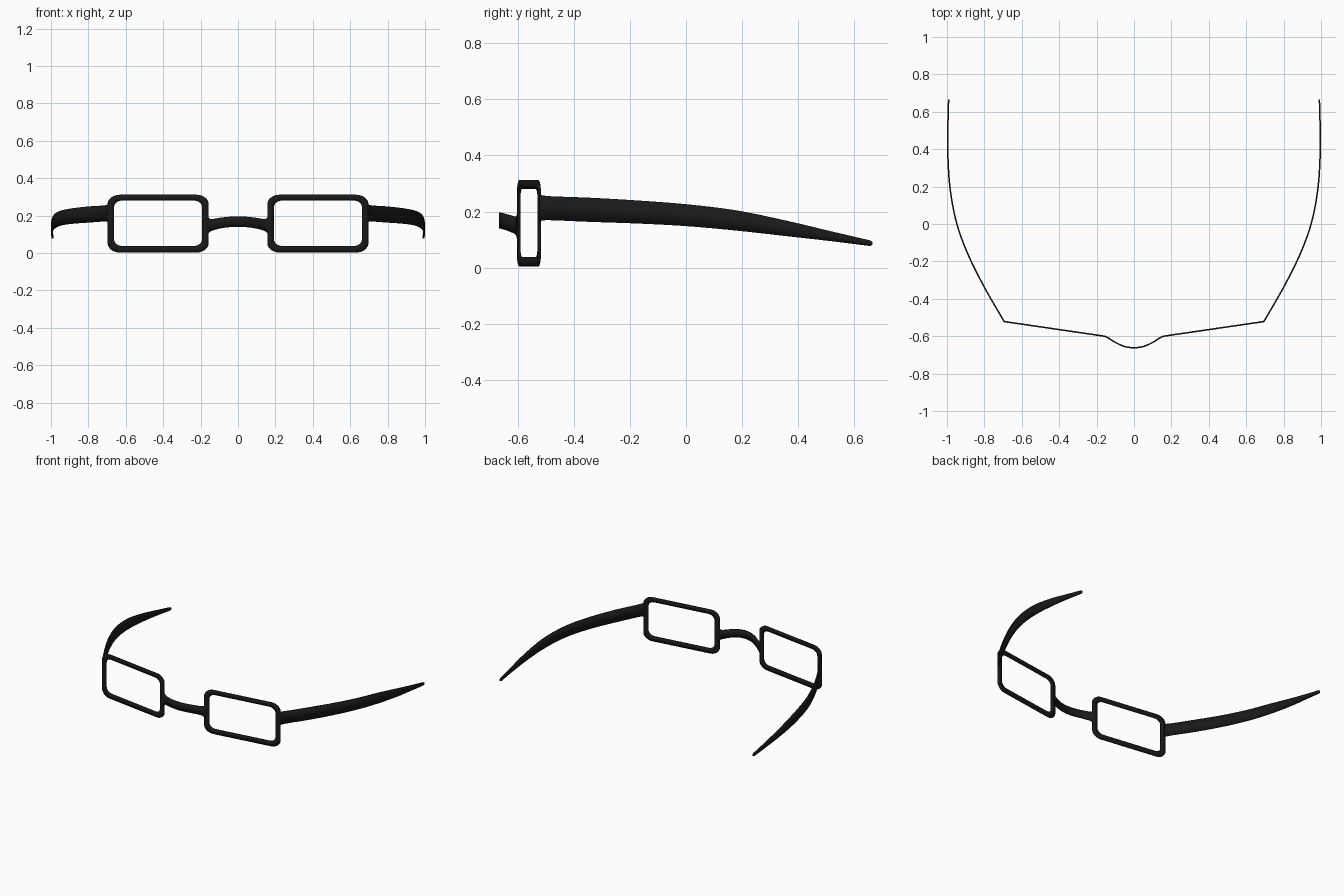
import bpy, bmesh, math
from mathutils import Vector

if "Cube" in bpy.data.objects:
    bpy.data.objects.remove(bpy.data.objects["Cube"])

THICK = 0.008

black = bpy.data.materials.new("black_frame")
black.diffuse_color = (0.01, 0.01, 0.01, 1)
black.use_nodes = True
black.node_tree.nodes["Principled BSDF"].inputs["Base Color"].default_value = black.diffuse_color


def finish(name, rows):
    """Skin pairs of points into a ribbon, mirror it across x and thicken it."""
    bm = bmesh.new()
    pairs = [[bm.verts.new(p) for p in row] for row in rows]
    for (a, b), (c, d) in zip(pairs, pairs[1:]):
        bm.faces.new((a, b, d, c))
    bmesh.ops.remove_doubles(bm, verts=bm.verts, dist=1e-5)
    me = bpy.data.meshes.new(name)
    bm.to_mesh(me)
    bm.free()
    ob = bpy.data.objects.new(name, me)
    bpy.context.collection.objects.link(ob)
    me.materials.append(black)
    mirror = ob.modifiers.new("mirror", 'MIRROR')
    mirror.use_clip = True
    mirror.merge_threshold = 0.0005
    solid = ob.modifiers.new("thickness", 'SOLIDIFY')
    solid.thickness = THICK
    solid.offset = 0
    bpy.ops.object.select_all(action='DESELECT')
    ob.select_set(True)
    bpy.context.view_layer.objects.active = ob
    bpy.ops.object.shade_smooth_by_angle(angle=math.radians(35))
    return ob


def smooth(keys, steps=6):
    """Catmull-Rom through keys (x, y, z_top, z_bottom), returned as ribbon rows."""
    k = [Vector(p) for p in keys]
    k = [2 * k[0] - k[1]] + k + [2 * k[-1] - k[-2]]
    out = []
    for p0, p1, p2, p3 in zip(k, k[1:], k[2:], k[3:]):
        for i in range(steps):
            t = i / steps
            out.append(0.5 * (2 * p1 + (p2 - p0) * t + (2 * p0 - 5 * p1 + 4 * p2 - p3) * t ** 2
                              + (3 * p1 - p0 - 3 * p2 + p3) * t ** 3))
    out.append(k[-2])
    return [((x, y, t), (x, y, b)) for x, y, t, b in out]


def lens_y(x):
    return -0.6 + (x - 0.157) * 0.146


def rounded_loop(x0, x1, z0, z1, rx, rz, seg=10):
    pts = []
    corners = [(x1 - rx, z1 - rz), (x0 + rx, z1 - rz), (x0 + rx, z0 + rz), (x1 - rx, z0 + rz)]
    for q, (cx, cz) in enumerate(corners):
        for i in range(seg + 1):
            a = math.pi / 2 * (q + i / seg)
            x, z = cx + rx * math.cos(a), cz + rz * math.sin(a)
            pts.append((x, lens_y(x), z))
    return pts + pts[:1]


# Lens rims: angled rounded rectangles with an opening
outer = rounded_loop(0.157, 0.697, 0.003, 0.312, 0.065, 0.052)
inner = rounded_loop(0.192, 0.663, 0.038, 0.281, 0.045, 0.035)
finish("lens_rims", list(zip(outer, inner)))

# Nose bridge: bowed forward, flaring into the rims
finish("nose_bridge", smooth([
    (0, -0.663, 0.196, 0.140),
    (0.05, -0.655, 0.194, 0.138),
    (0.10, -0.633, 0.188, 0.131),
    (0.14, -0.608, 0.182, 0.120),
    (0.155, -0.601, 0.187, 0.110),
    (0.166, lens_y(0.166), 0.203, 0.092)]))

# Temple arms: sweep outwards and back, tapering to a rounded tip
finish("temple_arms", smooth([
    (0.694, lens_y(0.694), 0.268, 0.158),
    (0.705, -0.503, 0.256, 0.169),
    (0.80, -0.338, 0.249, 0.163),
    (0.885, -0.168, 0.239, 0.157),
    (0.947, 0.0, 0.226, 0.148),
    (0.982, 0.18, 0.204, 0.132),
    (0.995, 0.36, 0.167, 0.112),
    (0.995, 0.52, 0.129, 0.094),
    (0.992, 0.64, 0.101, 0.079),
    (0.991, 0.659, 0.096, 0.078),
    (0.991, 0.665, 0.091, 0.082)]))
